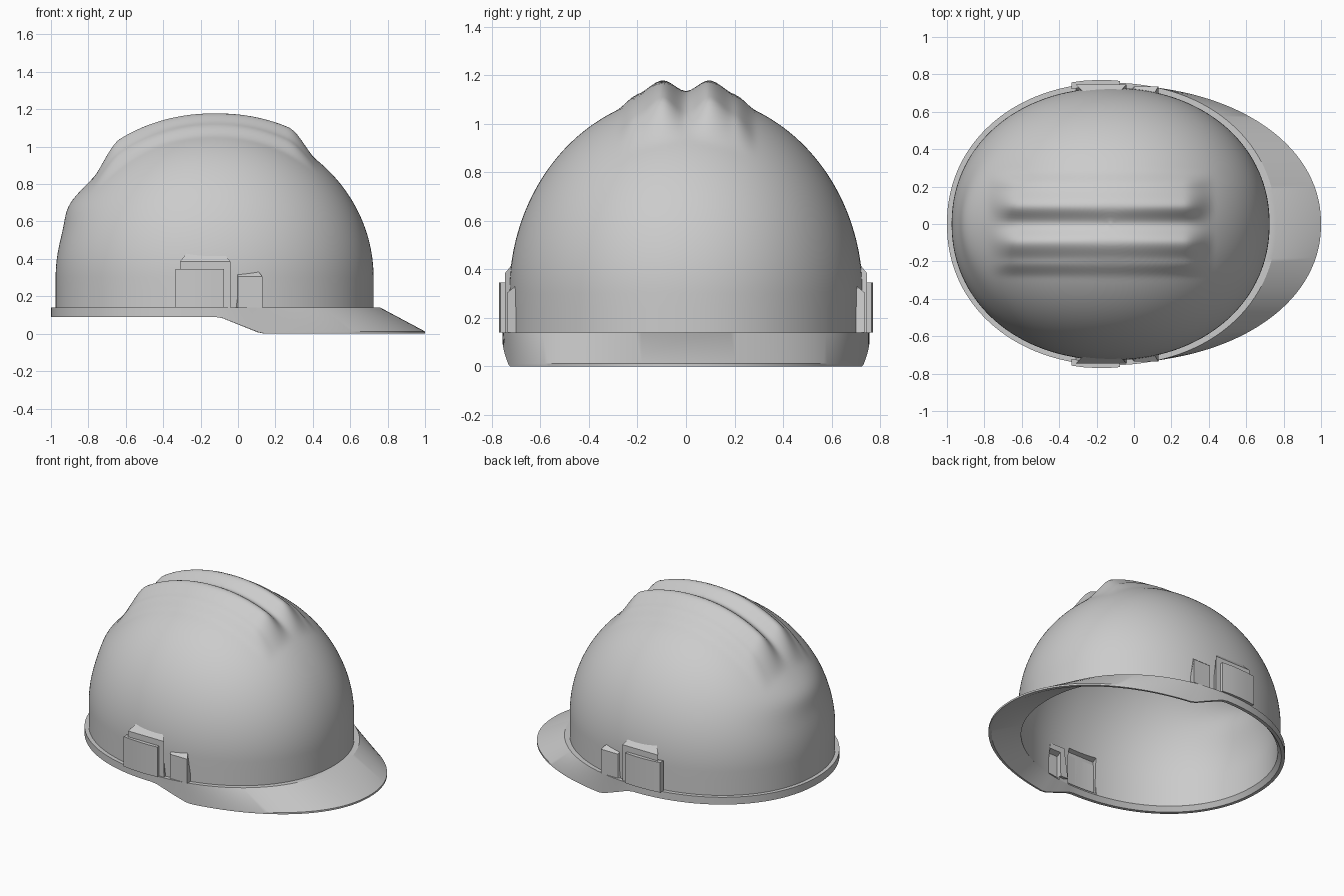
import bpy, bmesh
from math import sin, cos, pi, exp

if "Cube" in bpy.data.objects:
    bpy.data.objects.remove(bpy.data.objects["Cube"])

CX, SEG, ROWS = -0.125, 192, 56


def make(name, verts, faces):
    me = bpy.data.meshes.new(name)
    me.from_pydata(verts, [], faces)
    bm = bmesh.new()
    bm.from_mesh(me)
    bmesh.ops.recalc_face_normals(bm, faces=bm.faces)
    bm.to_mesh(me)
    bm.free()
    ob = bpy.data.objects.new(name, me)
    bpy.context.collection.objects.link(ob)
    return ob


def oval(t, a, b):
    # slightly squared ellipse around the shell centre
    e = lambda v: (1 if v > 0 else -1) * abs(v) ** (2 / 2.1)
    return CX + a * e(cos(t)), b * e(sin(t))


def step(a, b, v):
    t = min(1, max(0, (v - a) / (b - a)))
    return t * t * (3 - 2 * t)


def ring_faces(rings, n):
    return [(r * n + i, r * n + (i + 1) % n, (r + 1) * n + (i + 1) % n, (r + 1) * n + i)
            for r in range(rings - 1) for i in range(n)]


def ridge(x, y):
    # twin crown ridges with a central groove
    y = abs(y)
    keys = [(0, .014), (.10, .066), (.20, .032), (.29, 0)]
    h = 0
    for (a, ha), (b, hb) in zip(keys, keys[1:]):
        if a <= y <= b:
            h = ha + (hb - ha) * step(a, b, y)
    window = step(-.79, -.63, x) * (1 - step(.27, .43, x))
    return h * window * (1 + .4 * ((x + .15) / .5) ** 2)


# Dome shell
angles = [2 * pi * i / SEG for i in range(SEG)]
levels = [(1, .12), (1, .18), (1, .24)]
levels += [(cos(p), .3 + .82 * sin(p)) for p in (pi / 2 * k / ROWS for k in range(ROWS))]
verts = []
for r, z in levels:
    for t in angles:
        x, y = oval(t, .85 * r, .728 * r)
        if x < -.5:
            x -= .028 * exp(-((z - .69) / .1) ** 2 - (y / .28) ** 2)
        verts.append((x, y, z + ridge(x, y)))
verts.append((CX, 0, 1.12 + ridge(CX, 0)))
faces = ring_faces(len(levels), SEG)
last = (len(levels) - 1) * SEG
faces += [(last + i, last + (i + 1) % SEG, len(verts) - 1) for i in range(SEG)]
shell = make("shell", verts, faces)
wall = shell.modifiers.new("wall", 'SOLIDIFY')
wall.thickness, wall.offset = .018, -1

# Rim and front peak, one closed section swept round the shell
rings = [[] for _ in range(6)]
for t in angles:
    front = cos(t) > 0
    top = oval(t, .885 if front else .875, .755)
    edge = oval(t, 1.125 if front else .875, .755)
    under = oval(t, 1.1 if front else .853, .733)
    k = min(1, max(0, (edge[0] + .1) / .23))
    zb = .09 * (1 - k)
    edge = (edge[0], edge[1] * (1 - .015 * k))
    section = [(*oval(t, .846, .724), .14), (*top, .14), (*edge, zb + .012),
               (*edge, zb), (*under, zb), (*oval(t, .832, .71), .12)]
    for ring, p in zip(rings, section):
        ring.append(p)
faces = ring_faces(6, SEG) + [(5 * SEG + i, 5 * SEG + (i + 1) % SEG, (i + 1) % SEG, i)
                              for i in range(SEG)]
brim = make("brim_and_peak", [p for ring in rings for p in ring], faces)


def loft(name, inner, y0, outer, y1):
    # block between two outlines in the side plane, mirrored to both sides
    n = len(inner)
    v = [(x, -y0, z) for x, z in inner] + [(x, -y1, z) for x, z in outer]
    ob = make(name, v, ring_faces(2, n) + [tuple(range(n)), tuple(range(n, 2 * n))])
    ob.modifiers.new("both_sides", 'MIRROR').use_axis = (False, True, False)
    return ob


def rect(x0, x1, z0, z1, inset=0):
    return [(x0, z0), (x1, z0), (x1 - inset, z1), (x0 + inset, z1)]


# Side slots: hollow raised housings
big = loft("rear_slot_housing", rect(-.31, -.04, .14, .43, .035), .708,
           rect(-.31, -.04, .14, .385), .745)
small = loft("front_slot_housing", rect(-.04, .13, .14, .345, .03), .685,
             rect(0, .13, .14, .305), .735)
cuts = [loft("rear_slot_cutter", rect(-.285, -.06, .1, .41, .03), .6,
             rect(-.285, -.06, .1, .37), .735),
        loft("front_slot_cutter", rect(.0, .115, .1, .33, .03), .6,
             rect(.015, .115, .1, .295), .724)]
for ob, tools in ((shell, cuts), (big, cuts[:1]), (small, cuts[1:])):
    for c in tools:
        m = ob.modifiers.new("slot", 'BOOLEAN')
        m.operation, m.object, m.solver = 'DIFFERENCE', c, 'EXACT'
for c in cuts:
    c.hide_render = True

# Side clip plates, gently curved in plan
xs = [(-.335, .757), (-.27, .766), (-.2, .77), (-.14, .77), (-.075, .765)]
n = len(xs)
v = [(x, -(y - d), z) for d in (0, .035) for z in (.14, .345) for x, y in xs]
f = []
for i in range(n - 1):
    for a, b in ((0, n), (2 * n, 3 * n), (0, 2 * n), (n, 3 * n)):
        f.append((a + i, a + i + 1, b + i + 1, b + i))
f += [(i, n + i, 3 * n + i, 2 * n + i) for i in (0, n - 1)]
plate = make("side_clip_plate", v, f)
plate.modifiers.new("both_sides", 'MIRROR').use_axis = (False, True, False)

# Apply modifiers and shade
for ob in (shell, brim, big, small, plate):
    bpy.ops.object.select_all(action='DESELECT')
    ob.select_set(True)
    bpy.context.view_layer.objects.active = ob
    bpy.ops.object.convert(target='MESH')
    bpy.ops.object.shade_smooth_by_angle(angle=.52)
for c in cuts:
    bpy.data.objects.remove(c)
